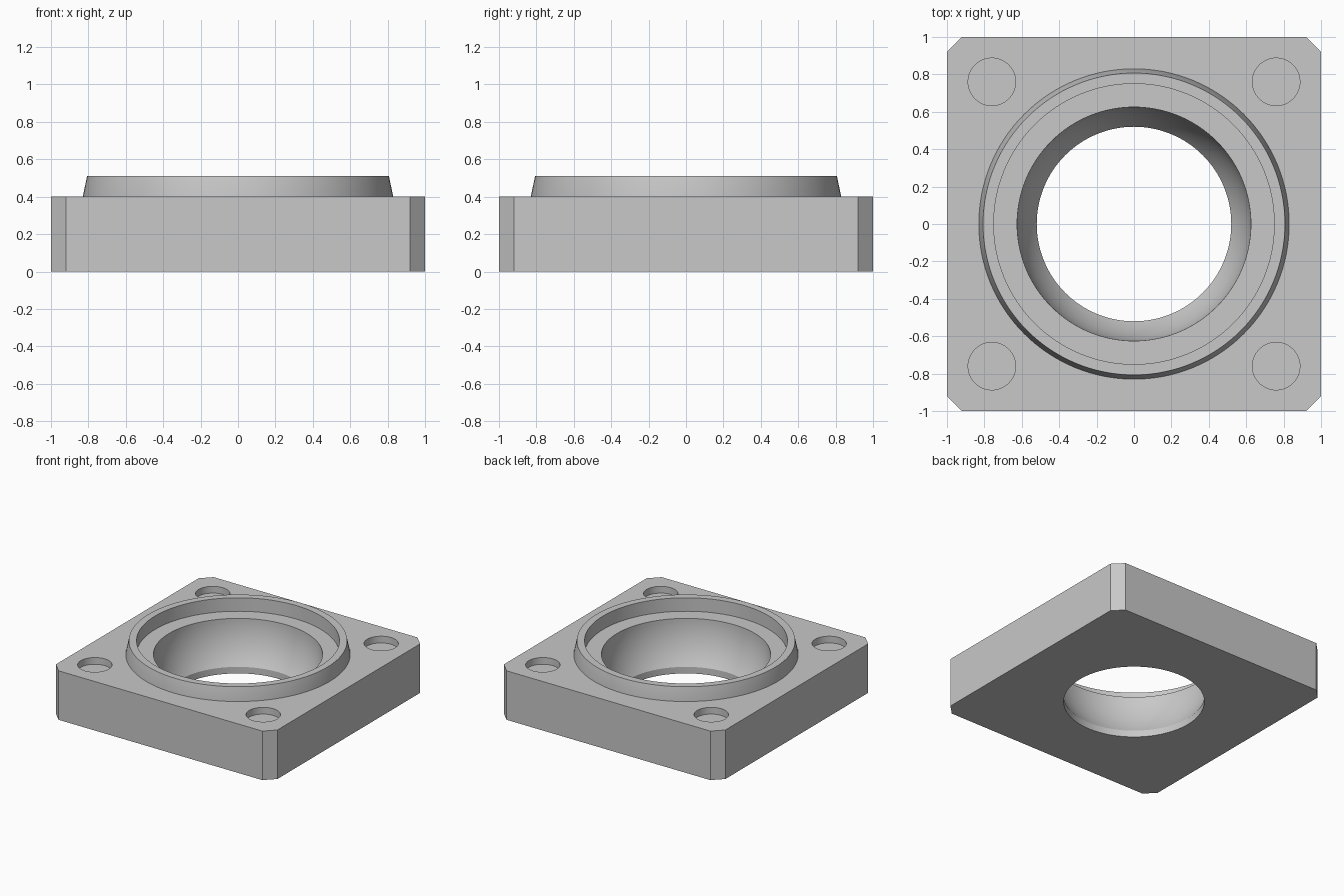
import bpy, bmesh
from math import radians, sin, cos, pi, asin, sqrt

cube = bpy.data.objects.get("Cube")
if cube:
    bpy.data.objects.remove(cube, do_unlink=True)

PLATE_H = 0.40
RIM_TOP = 0.51
CHAMFER = 0.08
BOWL_R = 0.625
BORE_R = 0.52
HOLE_R = 0.127
HOLE_POS = 0.76
HOLE_DEPTH = 0.055

grey = bpy.data.materials.new("plain grey")
grey.use_nodes = True
colour = (0.58, 0.58, 0.58, 1)
grey.diffuse_color = colour
grey.node_tree.nodes["Principled BSDF"].inputs["Base Color"].default_value = colour


def add_object(name, bm):
    bmesh.ops.remove_doubles(bm, verts=bm.verts, dist=1e-5)
    bmesh.ops.recalc_face_normals(bm, faces=bm.faces)
    mesh = bpy.data.meshes.new(name)
    bm.to_mesh(mesh)
    bm.free()
    mesh.materials.append(grey)
    obj = bpy.data.objects.new(name, mesh)
    bpy.context.collection.objects.link(obj)
    return obj


def lathe(name, profile, closed, steps=128):
    """Spin an (r, z) profile about the z axis."""
    bm = bmesh.new()
    verts = [bm.verts.new((r, 0, z)) for r, z in profile]
    edges = [bm.edges.new(pair) for pair in zip(verts, verts[1:])]
    if closed:
        edges.append(bm.edges.new((verts[-1], verts[0])))
    bmesh.ops.spin(bm, geom=verts + edges, cent=(0, 0, 0), axis=(0, 0, 1),
                   angle=2 * pi, steps=steps)
    return add_object(name, bm)


def select_only(obj):
    bpy.ops.object.select_all(action='DESELECT')
    obj.select_set(True)
    bpy.context.view_layer.objects.active = obj


def cut(obj, cutter):
    select_only(obj)
    mod = obj.modifiers.new("cut", 'BOOLEAN')
    mod.operation = 'DIFFERENCE'
    mod.solver = 'EXACT'
    mod.object = cutter
    bpy.ops.object.modifier_apply(modifier=mod.name)
    bpy.data.objects.remove(cutter, do_unlink=True)


# Square plate with chamfered upright corners
bm = bmesh.new()
bmesh.ops.create_cube(bm, size=2)
for v in bm.verts:
    v.co.z = PLATE_H if v.co.z > 0 else 0
uprights = [e for e in bm.edges if abs(e.verts[0].co.z - e.verts[1].co.z) > 0.1]
bmesh.ops.bevel(bm, geom=uprights, offset=CHAMFER, segments=1, affect='EDGES')
plate = add_object("base_plate", bm)

# Spherical seat narrowing to a short straight bore
end = asin(sqrt(1 - (BORE_R / BOWL_R) ** 2))
arc = [(BOWL_R * cos(end * (1 - i / 16)), PLATE_H - BOWL_R * sin(end * (1 - i / 16)))
       for i in range(17)]
bore = [(0, -0.1), (BORE_R, -0.1)] + arc + [(BOWL_R, 0.6), (0, 0.6)]
cut(plate, lathe("bore_cutter", bore, False))

# Shallow blind holes near the corners
for sx in (-1, 1):
    for sy in (-1, 1):
        floor = PLATE_H - HOLE_DEPTH
        cutter = lathe("hole_cutter",
                       [(0, floor), (HOLE_R, floor), (HOLE_R, 0.6), (0, 0.6)], False, 64)
        cutter.location = (sx * HOLE_POS, sy * HOLE_POS, 0)
        cut(plate, cutter)

# Raised ring with a tapered outer wall, sunk slightly into the plate
rim = lathe("raised_rim", [(0.83, PLATE_H - 0.02), (0.83, PLATE_H), (0.807, RIM_TOP),
                           (0.75, RIM_TOP), (0.75, PLATE_H - 0.02)], True)

for obj in (plate, rim):
    select_only(obj)
    bpy.ops.object.shade_smooth_by_angle(angle=radians(30))
